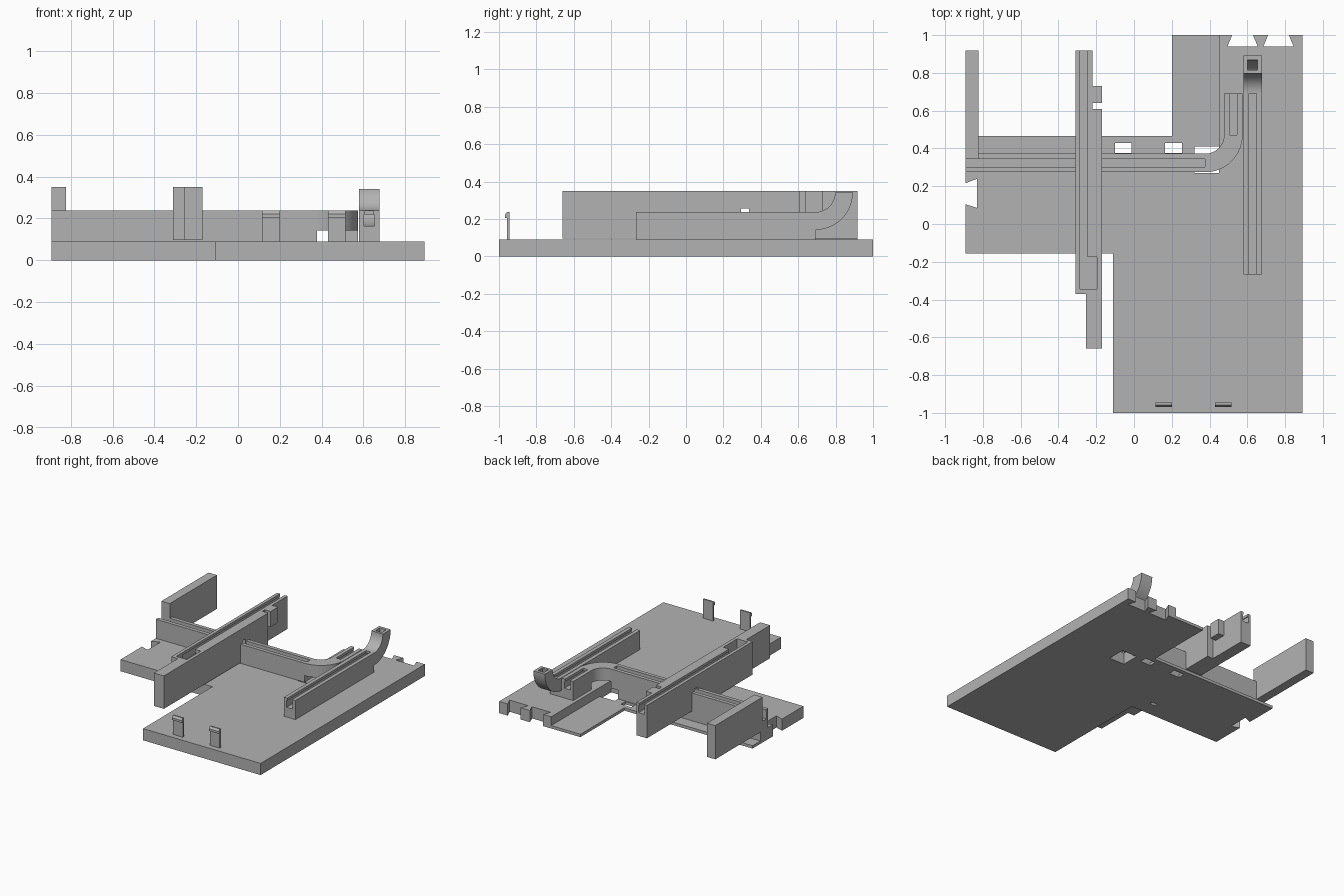
import bpy, bmesh, math
from mathutils import Vector

cube = bpy.data.objects.get("Cube")
if cube:
    bpy.data.objects.remove(cube, do_unlink=True)

GREY = (0.45, 0.45, 0.45, 1)
grey = bpy.data.materials.new("plain grey")
grey.use_nodes = True
grey.diffuse_color = GREY
grey.node_tree.nodes["Principled BSDF"].inputs["Base Color"].default_value = GREY

BASE, TOP, WALL = 0.09, 0.237, 0.35   # main heights
EDGE = 0.893                          # half width


def finish(name, bm):
    bmesh.ops.recalc_face_normals(bm, faces=bm.faces)
    mesh = bpy.data.meshes.new(name)
    bm.to_mesh(mesh)
    bm.free()
    mesh.materials.append(grey)
    obj = bpy.data.objects.new(name, mesh)
    bpy.context.collection.objects.link(obj)
    return obj


def sweep(name, loops, stations):
    """Carry one loop (solid) or two loops (tube) through the stations."""
    bm = bmesh.new()
    rings = [[[bm.verts.new(place(u, v)) for u, v in loop] for loop in loops]
             for place in stations]
    for a, b in zip(rings, rings[1:]):
        for la, lb in zip(a, b):
            for i in range(len(la)):
                j = (i + 1) % len(la)
                bm.faces.new((la[i], la[j], lb[j], lb[i]))
    for end in (rings[0], rings[-1]):
        if len(end) == 1:
            bm.faces.new(end[0])
        else:
            for i in range(4):
                j = (i + 1) % 4
                bm.faces.new((end[0][i], end[0][j], end[1][j], end[1][i]))
    return finish(name, bm)


def slab(name, outline, z0, z1):
    return sweep(name, [outline],
                 [lambda u, v, z=z: Vector((u, v, z)) for z in (z0, z1)])


def rect(x0, x1, y0, y1):
    return [(x0, y0), (x1, y0), (x1, y1), (x0, y1)]


def box(name, x0, x1, y0, y1, z0, z1):
    return slab(name, rect(x0, x1, y0, y1), z0, z1)


def cut(obj, *boxes):
    for dims in boxes:
        cutter = box("cutter", *dims)
        mod = obj.modifiers.new("cut", "BOOLEAN")
        mod.operation, mod.solver, mod.object = "DIFFERENCE", "EXACT", cutter
        graph = bpy.context.evaluated_depsgraph_get()
        mesh = bpy.data.meshes.new_from_object(obj.evaluated_get(graph))
        obj.modifiers.clear()
        obj.data = mesh
        bpy.data.objects.remove(cutter, do_unlink=True)


# Thick base plate with dovetail notches
def back_notch(c):
    return [(c + 0.055, 1), (c + 0.08, 0.94), (c - 0.08, 0.94), (c - 0.055, 1)]


base = slab("base_plate", [
    (-0.11, -1), (EDGE, -1), (EDGE, 1), *back_notch(0.765), *back_notch(0.575),
    (0.45, 1), (0.45, 0.27), (0.32, 0.27), (0.32, 0.37), (-EDGE, 0.37),
    (-EDGE, 0.215), (-0.83, 0.24), (-0.83, 0.085), (-EDGE, 0.105),
    (-EDGE, -0.155), (-0.11, -0.155)], 0, BASE)
cut(base, (-0.225, -0.185, -0.045, -0.015, -0.1, 0.2))

# Thin shelf behind the plate, with two clip holes
shelf = slab("thin_shelf", [
    (-EDGE, 0.37), (0.32, 0.37), (0.32, 0.41), (0.45, 0.41), (0.45, 1),
    (0.2, 1), (0.2, 0.465), (-EDGE, 0.465)], 0, 0.022)
cut(shelf, *[(x, x + 0.088, 0.376, 0.43, -0.1, 0.1) for x in (-0.1, 0.165)])

# Slotted rail section: u across, v up; tube section for the bends
HALF, CAV, SLOT = 0.049, 0.026, 0.02
FLOOR, LIP, BEND = 0.165, 0.218, 0.142
right_side = [(HALF, BASE), (HALF, TOP), (SLOT, TOP), (SLOT, LIP), (CAV, LIP), (CAV, FLOOR)]
rail = right_side + [(-u, v) for u, v in reversed(right_side)]
tube = [rect(-HALF, HALF, BEND, TOP), rect(-CAV, CAV, FLOOR, LIP)]
angles = [math.pi / 2 * i / 14 for i in range(15)]

# Cross rail, its bend and its short leg
BX, BY, R = 0.377, 0.472, 0.149
sweep("cross_rail", [rail],
      [lambda u, v, x=x: Vector((x, BY - R - u, v)) for x in (-EDGE, BX)])
sweep("cross_rail_bend", tube,
      [lambda u, v, a=a: Vector((BX + (R + u) * math.sin(a),
                                 BY - (R + u) * math.cos(a), v)) for a in angles])
sweep("cross_rail_leg", [rail],
      [lambda u, v, y=y: Vector((BX + R + u, y, v)) for y in (BY, 0.692)])

# Long rail with a ramp curling upward
LX = 0.628
sweep("long_rail", [rail],
      [lambda u, v, y=y: Vector((LX + u, y, v)) for y in (-0.268, 0.692)])
PIVOT = 0.342
sweep("ramp", tube,
      [lambda u, v, a=a: Vector((LX + u, 0.692 + (PIVOT - v) * math.sin(a),
                                 PIVOT - (PIVOT - v) * math.cos(a))) for a in angles])

# Tall wall with a top channel, a pocket and a passage for the cross rail
wall = slab("tall_wall", [
    (-0.255, -0.66), (-0.17, -0.66), (-0.17, 0.61), (-0.22, 0.61),
    (-0.22, 0.918), (-0.31, 0.918), (-0.31, -0.37), (-0.255, -0.37)], 0.096, WALL)
cut(wall,
    (-0.285, -0.245, -0.26, 1, 0.275, 0.4),
    (-0.291, -0.239, -0.26, 1, 0.275, 0.33),
    (-0.285, -0.195, -0.345, -0.175, 0.275, 0.4),
    (-0.4, -0.1, 0.295, 0.337, 0.17, 0.256))
box("wall_lug", -0.222, -0.17, 0.64, 0.73, 0.23, WALL)

# End wall on the far side
box("end_wall", -EDGE, -0.822, 0.343, 0.918, BASE, WALL)

# Snap clips on the front edge
clip = [(-0.945, BASE), (-0.945, TOP), (-0.957, TOP), (-0.969, 0.222),
        (-0.969, 0.205), (-0.958, 0.205), (-0.958, BASE)]
for side, x0 in (("right", 0.115), ("left", 0.43)):
    sweep("front_clip_" + side, [clip],
          [lambda u, v, x=x: Vector((x, u, v)) for x in (x0, x0 + 0.085)])

# Smooth only the bends
for name in ("cross_rail_bend", "ramp"):
    obj = bpy.data.objects[name]
    bpy.ops.object.select_all(action="DESELECT")
    obj.select_set(True)
    bpy.context.view_layer.objects.active = obj
    bpy.ops.object.shade_smooth_by_angle(angle=math.radians(30))
